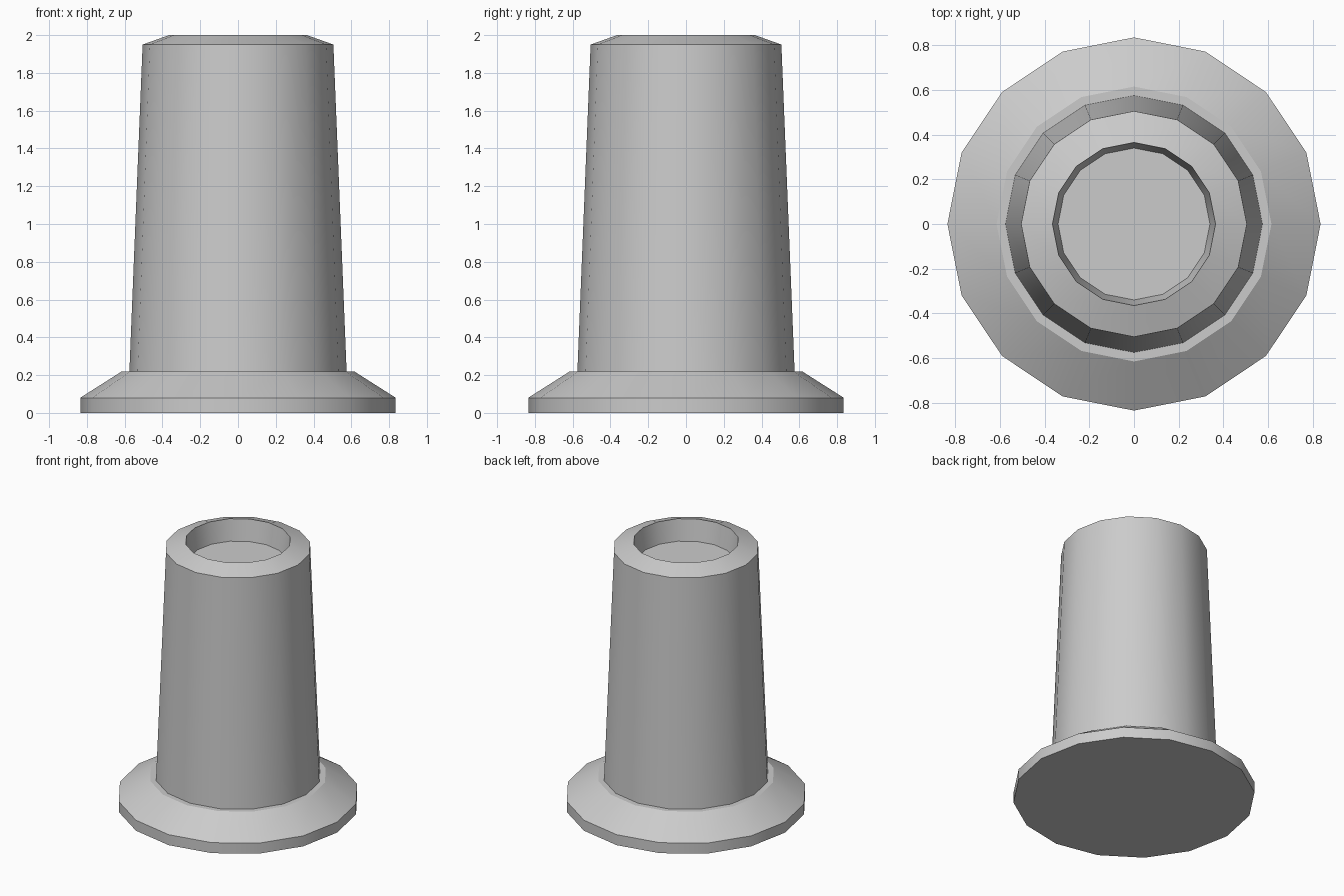
import bpy, bmesh, math

cube = bpy.data.objects.get("Cube")
if cube:
    bpy.data.objects.remove(cube, do_unlink=True)

SIDES = 16

grey = bpy.data.materials.new("plain_grey")
grey.use_nodes = True
colour = (0.6, 0.6, 0.6, 1)
grey.diffuse_color = colour
grey.node_tree.nodes["Principled BSDF"].inputs["Base Color"].default_value = colour


def lathe(name, profile):
    """Turn a (radius, height) profile around z and cap both ends."""
    bm = bmesh.new()
    rings = []
    for r, z in profile:
        angles = [math.tau * i / SIDES for i in range(SIDES)]
        rings.append([bm.verts.new((r * math.cos(a), r * math.sin(a), z)) for a in angles])
    for low, high in zip(rings, rings[1:]):
        for i in range(SIDES):
            j = (i + 1) % SIDES
            bm.faces.new((low[i], low[j], high[j], high[i]))
    bm.faces.new(rings[0][::-1])
    bm.faces.new(rings[-1])
    mesh = bpy.data.meshes.new(name)
    bm.to_mesh(mesh)
    bm.free()
    mesh.materials.append(grey)
    obj = bpy.data.objects.new(name, mesh)
    bpy.context.collection.objects.link(obj)
    bpy.ops.object.select_all(action="DESELECT")
    obj.select_set(True)
    bpy.context.view_layer.objects.active = obj
    bpy.ops.object.shade_smooth_by_angle(angle=math.radians(30))
    return obj


# Flange, tapered shaft, bevelled rim and recessed top in one turned piece
lathe("flanged_post", [
    (0.835, 0), (0.835, 0.08), (0.615, 0.22), (0.575, 0.22),
    (0.505, 1.95), (0.365, 2.0), (0.34, 1.84),
])
